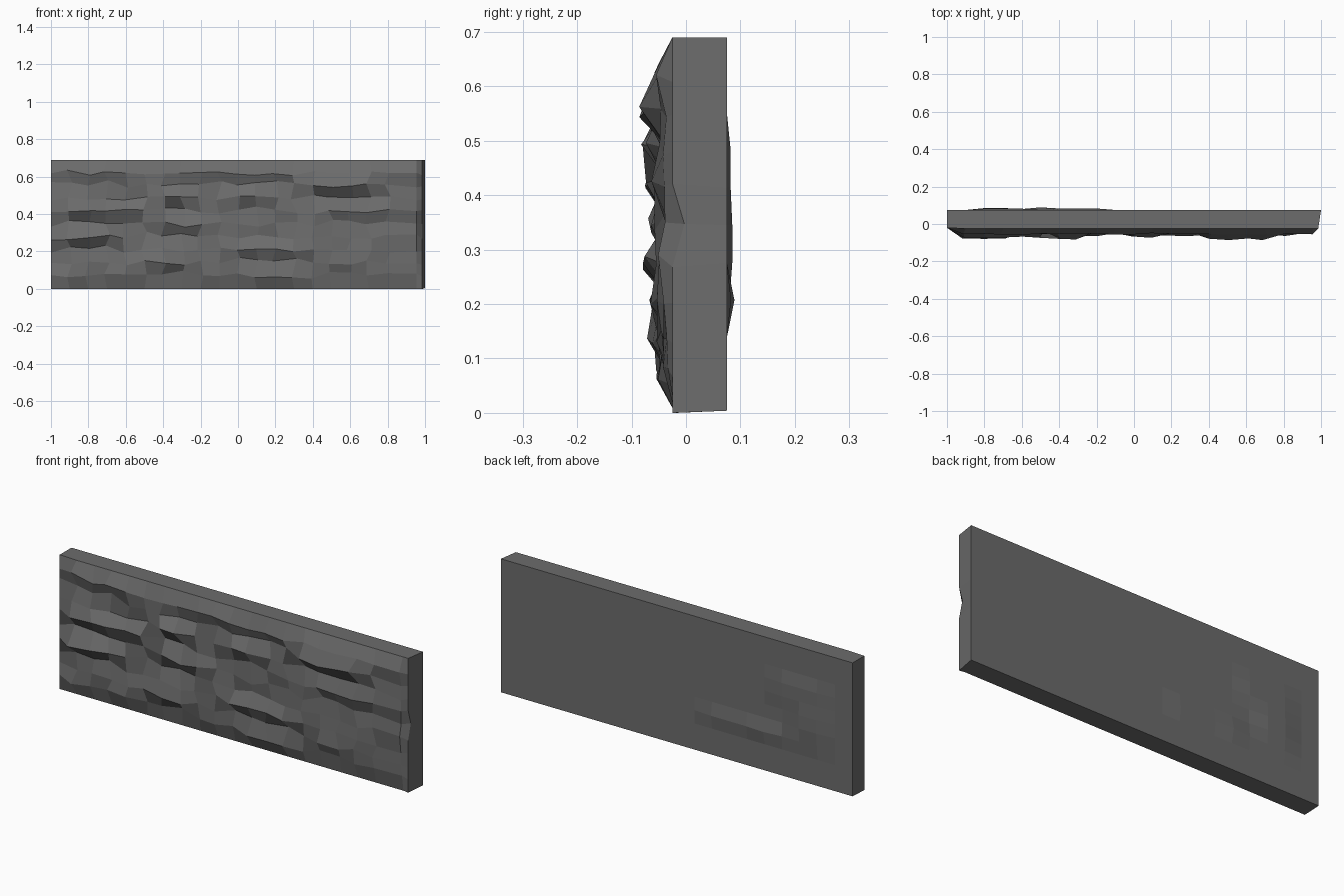
import bpy
import bmesh
import random

cube = bpy.data.objects.get("Cube")
if cube:
    bpy.data.objects.remove(cube, do_unlink=True)

random.seed(7)
COLS, ROWS = 20, 10
HEIGHT = 0.69
BACK = 0.075

stone = bpy.data.materials.new("grey_stone")
stone.use_nodes = True
grey = (0.15, 0.15, 0.15, 1)
stone.diffuse_color = grey
bsdf = stone.node_tree.nodes["Principled BSDF"]
bsdf.inputs["Base Color"].default_value = grey
bsdf.inputs["Roughness"].default_value = 0.9

# Rock ledges: first x, last x, row of the lip, how far the lip stands out
LEDGES = [
    (0.4, 0.7, 8, 0.085), (-0.5, -0.2, 5, 0.07), (-0.9, -0.5, 6, 0.075),
    (-1.0, -0.7, 9, 0.058), (-0.3, 0.3, 9, 0.055), (-0.5, -0.3, 2, 0.068),
    (0.0, 0.1, 7, 0.075), (0.5, 0.8, 6, 0.06), (-0.9, -0.7, 4, 0.08),
    (-0.4, -0.3, 7, 0.08), (0.0, 0.3, 3, 0.07), (0.5, 0.6, 2, 0.06),
]
# Shallow swellings on the back: first x, last x, first row, last row, height
SWELLS = [
    (-0.8, -0.6, 6, 7, 0.007), (-0.8, -0.7, 4, 5, 0.010),
    (-0.5, -0.4, 3, 3, 0.014), (-0.4, -0.2, 3, 3, 0.008),
    (-0.8, -0.6, 3, 3, 0.005),
]


def inside(x, first, last):
    return first - 0.01 <= x <= last + 0.01


def front_point(i, j):
    """Rugged face, with a straight border and ledges between"""
    x, z = -1 + 2 * i / COLS, HEIGHT * j / ROWS
    out = 0.045 + random.uniform(-0.013, 0.013)
    lift = 0
    for first, last, row, reach in LEDGES:
        if inside(x, first, last):
            if j == row:
                out = reach + random.uniform(-0.008, 0.004)
            elif j == row - 1:
                out = 0.036
                lift = 0.015
    if 0 < j < ROWS:
        z += lift + random.uniform(-0.015, 0.015)
    else:
        out = 0.02 if j == 0 else 0.025
    if i == 0:
        out = 0.02
    elif i == COLS:
        x = 0.985
        out = 0.003 if j == 5 else 0.025
    elif i == COLS - 1:
        x = 0.955
        out = min(out, 0.055)
    elif 0 < j < ROWS:
        x += random.uniform(-0.018, 0.018)
    return x, -out, z


def back_point(i, j):
    """Flat back with a few swellings"""
    x, z = -1 + 2 * i / COLS, HEIGHT * j / ROWS
    y = BACK
    for first, last, low, high, rise in SWELLS:
        if inside(x, first, last) and low <= j <= high:
            y = BACK + rise
    return x, y, max(z, 0.004)


def add_grid(bm, point):
    return [[bm.verts.new(point(i, j)) for j in range(ROWS + 1)]
            for i in range(COLS + 1)]


bm = bmesh.new()
front = add_grid(bm, front_point)
back = add_grid(bm, back_point)

# Front and back faces
for grid in (front, back):
    for i in range(COLS):
        for j in range(ROWS):
            bm.faces.new((grid[i][j], grid[i + 1][j],
                          grid[i + 1][j + 1], grid[i][j + 1]))

# Top, bottom and end faces
for j in (0, ROWS):
    for i in range(COLS):
        bm.faces.new((front[i][j], front[i + 1][j],
                      back[i + 1][j], back[i][j]))
for i in (0, COLS):
    for j in range(ROWS):
        bm.faces.new((front[i][j], front[i][j + 1],
                      back[i][j + 1], back[i][j]))

bmesh.ops.recalc_face_normals(bm, faces=bm.faces[:])
mesh = bpy.data.meshes.new("rock_wall")
bm.to_mesh(mesh)
bm.free()
mesh.materials.append(stone)
wall = bpy.data.objects.new("rock_wall", mesh)
bpy.context.collection.objects.link(wall)
